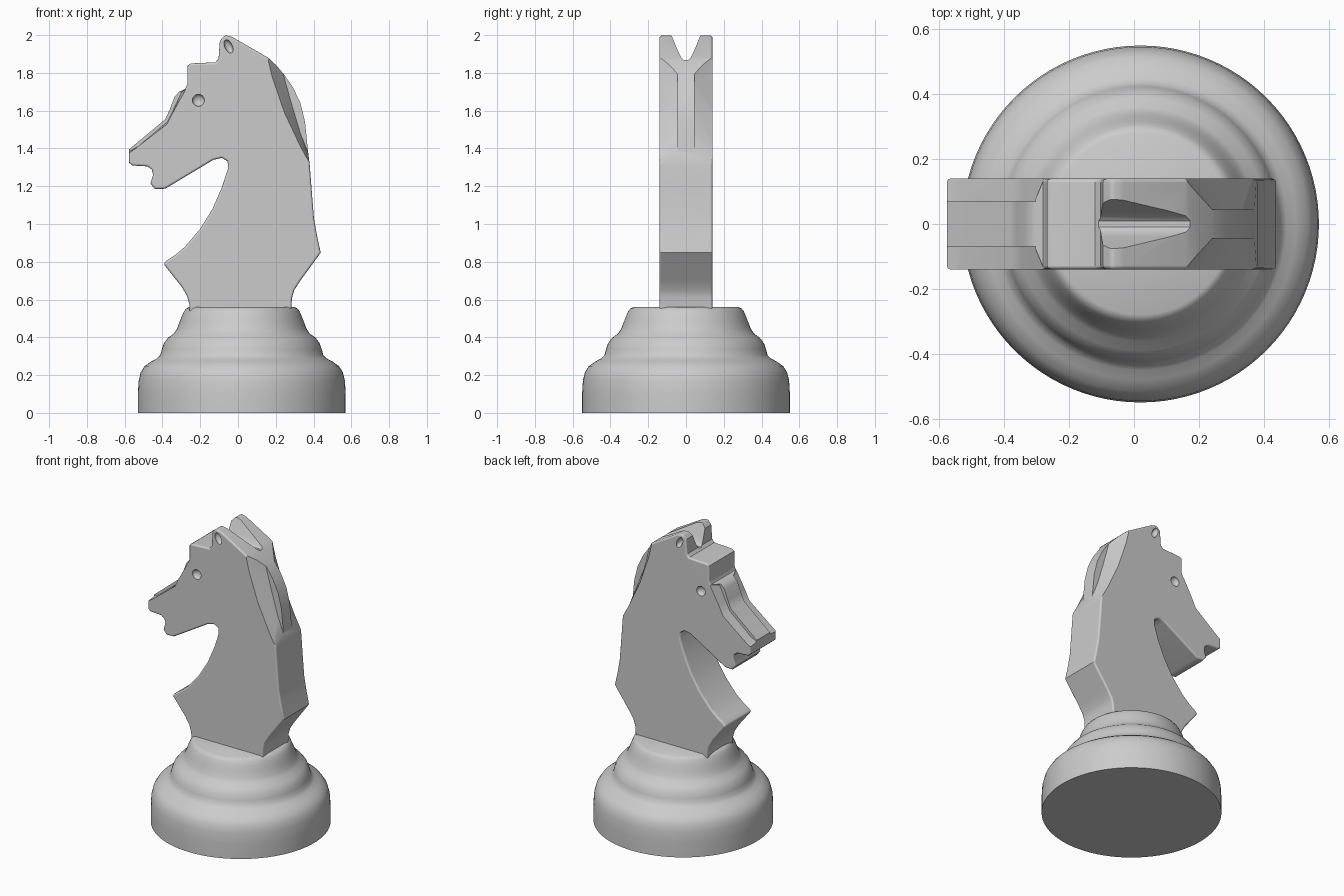
import bpy, bmesh, math
from mathutils import Matrix

if "Cube" in bpy.data.objects:
    bpy.data.objects.remove(bpy.data.objects["Cube"])


def new_object(name, bm):
    bmesh.ops.recalc_face_normals(bm, faces=bm.faces)
    me = bpy.data.meshes.new(name)
    bm.to_mesh(me)
    bm.free()
    ob = bpy.data.objects.new(name, me)
    bpy.context.collection.objects.link(ob)
    return ob


def loft(name, a, b):
    """Solid between two closed loops of 3D points."""
    bm = bmesh.new()
    va, vb = [bm.verts.new(p) for p in a], [bm.verts.new(p) for p in b]
    bm.faces.new(va)
    bm.faces.new(vb[::-1])
    for i in range(len(a)):
        j = (i + 1) % len(a)
        bm.faces.new((va[j], va[i], vb[i], vb[j]))
    return new_object(name, bm)


def at_y(pts, y):
    return [(x, y, z) for x, z in pts]


def smooth(ob, angle):
    bpy.ops.object.select_all(action='DESELECT')
    ob.select_set(True)
    bpy.context.view_layer.objects.active = ob
    bpy.ops.object.convert(target='MESH')
    bpy.ops.object.shade_smooth_by_angle(angle=math.radians(angle))


# Turned base
ring = [(0, 0), (.55, 0), (.55, .10), (.546, .17), (.535, .215), (.515, .247),
        (.48, .272), (.45, .288), (.432, .305), (.424, .335), (.412, .37),
        (.39, .398), (.36, .42), (.343, .445), (.33, .48), (.318, .51),
        (.306, .538), (.295, .552), (.28, .56), (0, .56)]
bm = bmesh.new()
vs = [bm.verts.new((r, 0, z)) for r, z in ring]
es = [bm.edges.new(p) for p in zip(vs, vs[1:])]
bmesh.ops.spin(bm, geom=vs + es, axis=(0, 0, 1), cent=(0, 0, 0),
               angle=math.tau, steps=96, use_duplicate=False)
bmesh.ops.remove_doubles(bm, verts=bm.verts, dist=1e-4)
base = new_object("base", bm)
base.location.x = .02
smooth(base, 40)

# Horse head: side silhouette, extruded
outline = [
    # chest and throat
    (-.255, .52), (-.257, .575), (-.27, .62), (-.30, .67), (-.395, .79), (-.37, .812),
    (-.33, .838), (-.28, .88), (-.20, .975), (-.135, 1.08), (-.085, 1.195), (-.052, 1.295),
    (-.055, 1.332), (-.085, 1.35), (-.13, 1.34),
    # jaw, mouth and nose
    (-.385, 1.187), (-.44, 1.185), (-.463, 1.215), (-.45, 1.26), (-.456, 1.288),
    (-.48, 1.305), (-.56, 1.31), (-.577, 1.325), (-.577, 1.395),
    (-.385, 1.555), (-.362, 1.605), (-.335, 1.675), (-.312, 1.70), (-.28, 1.715),
    # brow and ears
    (-.268, 1.74), (-.268, 1.838), (-.25, 1.85), (-.12, 1.856), (-.103, 1.875),
    (-.096, 1.97), (-.07, 2.0), (-.03, 1.99), (.16, 1.88),
    # mane and back
    (.20, 1.843), (.245, 1.79), (.29, 1.725), (.33, 1.642), (.355, 1.54), (.37, 1.39),
    (.38, 1.31), (.39, 1.18), (.402, 1.03), (.418, .94), (.438, .848),
    (.33, .70), (.298, .65), (.286, .61), (.28, .52)]
head = loft("horse_head", at_y(outline, -.14), at_y(outline, .14))
bev = head.modifiers.new("soft_edges", 'BEVEL')
bev.width, bev.segments = .012, 3
bev.limit_method, bev.angle_limit = 'ANGLE', math.radians(60)
bev.use_clamp_overlap = False

cutters = []
for s in (-1, 1):
    # Sloping cuts that leave the mane ridge standing
    far = [(.55, 1.31), (.55, 1.95), (.20, 1.95)]
    outer = [(.155, 1.885), (.18, 1.78), (.245, 1.59), (.33, 1.41), (.385, 1.31)]
    inner = [(.235, 1.82), (.25, 1.755), (.285, 1.63), (.33, 1.48), (.375, 1.37)]
    cutters.append(loft("mane_cutter", at_y(outer + far, s * .141),
                        at_y(inner + far, s * .045)))
    # Cuts beside the nose ridge
    far = [(-.33, 1.78), (-.50, 1.78), (-.65, 1.45)]
    outer = [(-.60, 1.36), (-.545, 1.398), (-.375, 1.53), (-.345, 1.59), (-.275, 1.715)]
    inner = [(-.575, 1.385), (-.53, 1.41), (-.375, 1.54), (-.345, 1.60), (-.30, 1.695)]
    cutters.append(loft("nose_cutter", at_y(outer + far, s * .141),
                        at_y(inner + far, s * .07)))
    # Eye and ear dents
    for x, z, a, b, tilt in ((-.21, 1.655, .032, .032, 0), (-.05, 1.94, .02, .038, -25)):
        bm = bmesh.new()
        bmesh.ops.create_uvsphere(
            bm, u_segments=24, v_segments=16, radius=1,
            matrix=Matrix.Translation((x, s * .14, z))
            @ Matrix.Rotation(math.radians(tilt), 4, 'Y')
            @ Matrix.Diagonal((a, .025, b, 1)))
        cutters.append(new_object("dent_cutter", bm))

# Rounded V groove between the ears
half = [(.10, 2.04), (.077, 2.0), (.04, 1.91), (.025, 1.88), (.01, 1.868)]
vee = half + [(-y, z) for y, z in half[::-1]]
cutters.append(loft("ear_groove_cutter", [(-.3, y, z) for y, z in vee],
                    [(.35, y, z) for y, z in vee]))

for c in cutters:
    c.hide_render = True
    mod = head.modifiers.new("cut", 'BOOLEAN')
    mod.object, mod.operation, mod.solver = c, 'DIFFERENCE', 'EXACT'
smooth(head, 32)
for c in cutters:
    bpy.data.objects.remove(c)
head.modifiers.new("clean_shading", 'WEIGHTED_NORMAL').keep_sharp = True
